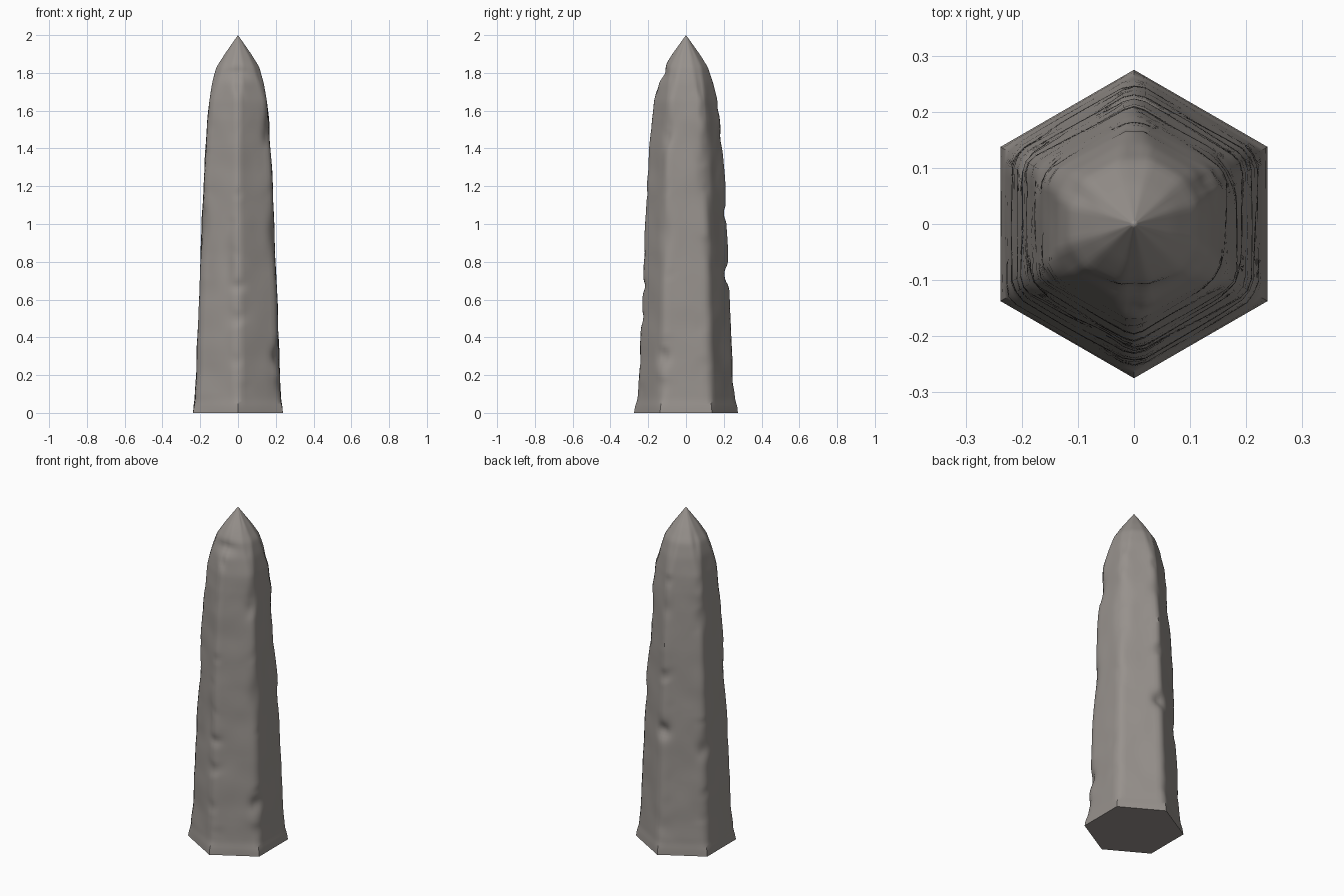
import bpy, bmesh, math
from mathutils import Vector, noise

if "Cube" in bpy.data.objects:
    bpy.data.objects.remove(bpy.data.objects["Cube"])

# height, face distance (apothem), corner distance
PROFILE = [(0, .238, .275), (.035, .235, .27), (.07, .229, .259), (.2, .222, .247),
           (.6, .207, .232), (1.0, .192, .216), (1.2, .183, .207), (1.4, .172, .194),
           (1.55, .163, .181), (1.65, .152, .168), (1.75, .135, .143),
           (1.83, .114, .116), (1.9, .07, .072), (1.95, .035, .036), (2.0, .0, .0)]
# chips: angle in degrees, height, angular width, height width, depth
CHIPS = [(90, .73, 9, .045, .03), (-90, 1.80, 30, .035, .018), (-90, .67, 9, .03, .012),
         (-105, .8, 12, .12, .012), (30, 1.25, 9, .16, .015), (-30, .3, 8, .05, .022),
         (-30, .95, 8, .12, .014), (150, .62, 8, .05, .02), (210, 1.0, 8, .1, .012),
         (-30, 1.5, 9, .08, .014), (150, 1.4, 8, .07, .012), (90, 1.45, 9, .05, .008)]
SEG, ROWS = 72, 130


def sample(z):
    for a, b in zip(PROFILE, PROFILE[1:]):
        if z <= b[0]:
            t = (z - a[0]) / (b[0] - a[0])
            return a[1] + (b[1] - a[1]) * t, a[2] + (b[2] - a[2]) * t
    return 0, 0


def radius(deg, z):
    face, corner = sample(z)
    off = (deg + 30) % 60 - 30               # face centres at 0, 60, 120...
    a = math.radians(off)
    edge = abs(off) / 30
    r = face / math.cos(a)
    # corners are worn down to a narrow flat band
    r = min(r, corner / math.cos(math.radians(30 - abs(off))))
    fade = min(1, z / .1) * min(1, (2 - z) / .3)
    p = Vector((math.cos(math.radians(deg)), math.sin(math.radians(deg)), 0)) * .22
    p.z = z
    # gentle waviness on faces, deeper chips along edges
    r += .004 * noise.noise(p * 7) * fade
    r -= .022 * max(0, noise.noise(p * 9 + Vector((3, 5, 1))) - .15) * edge ** 3 * fade
    for ca, cz, wa, wz, d in CHIPS:
        da = (deg - ca + 180) % 360 - 180
        r -= d * math.exp(-(da / wa) ** 2 - ((z - cz) / wz) ** 2)
    return max(r, .001)


# weathered hexagonal stone pillar
bm = bmesh.new()
rings = []
for i in range(ROWS):
    z = 1.99 * i / (ROWS - 1)
    ring = []
    for k in range(SEG):
        deg = 360 * k / SEG
        r = radius(deg, z)
        a = math.radians(deg)
        ring.append(bm.verts.new((r * math.cos(a), r * math.sin(a), z)))
    rings.append(ring)
for lo, hi in zip(rings, rings[1:]):
    for k in range(SEG):
        n = (k + 1) % SEG
        bm.faces.new((lo[k], lo[n], hi[n], hi[k]))
tip = bm.verts.new((0, 0, 2))
for k in range(SEG):
    bm.faces.new((rings[-1][k], rings[-1][(k + 1) % SEG], tip))
bm.faces.new(rings[0][::-1])
mesh = bpy.data.meshes.new("stone_pillar")
bm.to_mesh(mesh)
bm.free()
pillar = bpy.data.objects.new("stone_pillar", mesh)
bpy.context.collection.objects.link(pillar)

stone = bpy.data.materials.new("warm grey stone")
stone.diffuse_color = (.31, .285, .265, 1)
stone.use_nodes = True
stone.node_tree.nodes["Principled BSDF"].inputs["Base Color"].default_value = stone.diffuse_color
mesh.materials.append(stone)

bpy.context.view_layer.objects.active = pillar
pillar.select_set(True)
bpy.ops.object.shade_smooth_by_angle(angle=math.radians(40))
